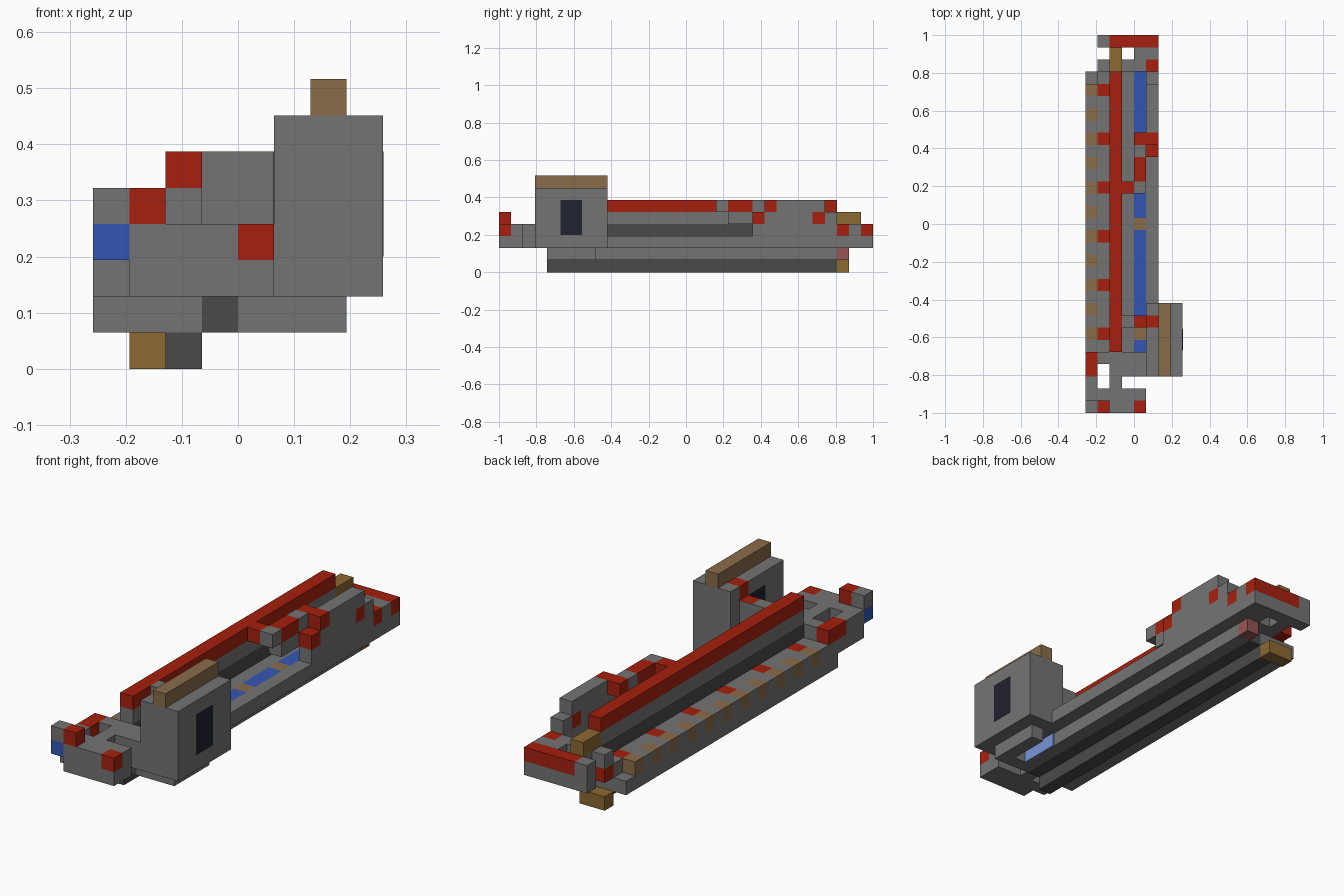
import bpy

cube = bpy.data.objects.get("Cube")
if cube:
    bpy.data.objects.remove(cube)

U = 2 / 31  # size of one voxel


def srgb(c):
    c /= 255
    return c / 12.92 if c < 0.04045 else ((c + 0.055) / 1.055) ** 2.4


def material(name, r, g, b):
    m = bpy.data.materials.new(name)
    m.use_nodes = True
    col = (srgb(r), srgb(g), srgb(b), 1)
    m.diffuse_color = col
    m.node_tree.nodes["Principled BSDF"].inputs["Base Color"].default_value = col
    return m


MATS = {
    "gray": material("steel gray", 117, 116, 116),
    "dark": material("dark gray", 74, 74, 74),
    "red": material("red paint", 166, 32, 14),
    "blue": material("blue paint", 52, 86, 180),
    "tan": material("tan wood", 138, 108, 74),
    "ochre": material("ochre wood", 140, 104, 50),
    "navy": material("window navy", 32, 34, 46),
    "pink": material("pale red", 150, 85, 85),
    "sky": material("pale blue", 120, 150, 215),
}


def block(name, x, y, z, colour="gray", top=None):
    """Box spanning voxel ranges; y counts from the front end."""
    verts = [((a) * U, (b - 15.5) * U, c * U) for a in x for b in y for c in z]
    faces = [(0, 1, 3, 2), (4, 6, 7, 5), (0, 4, 5, 1),
             (2, 3, 7, 6), (0, 2, 6, 4), (1, 5, 7, 3)]
    me = bpy.data.meshes.new(name)
    me.from_pydata(verts, [], faces)
    me.materials.append(MATS[colour])
    if top:
        me.materials.append(MATS[top])
        me.polygons[5].material_index = 1
    ob = bpy.data.objects.new(name, me)
    bpy.context.collection.objects.link(ob)
    return ob


def strip(name, x, y, z, base, marks):
    """Row of cells along y, with marked cells in other colours."""
    start = y[0]
    for j in range(y[0], y[1] + 1):
        if j in marks or j == y[1]:
            if j > start:
                block(name, x, (start, j), z, base)
            if j in marks:
                block(name + "_mark", x, (j, j + 1), z, marks[j])
            start = j + 1


# Keel and lower hull
block("keel", (-2, -1), (4, 28), (0, 1), "dark")
block("keel_end", (-3, -1), (28, 29), (0, 1), "ochre")
block("lower_hull_right", (-4, -1), (4, 28), (1, 2))
block("lower_hull_groove", (-1, 0), (4, 28), (1, 2), "dark")
block("lower_hull_left", (0, 1), (4, 28), (1, 2))
block("stern_lamp", (0, 1), (28, 29), (1, 2), "pink")

# Frame and glass under the cabin
block("under_cabin_wall", (2, 3), (4, 8), (1, 2))
block("under_cabin_front", (1, 2), (4, 5), (1, 2))
block("under_cabin_glass", (1, 1.08), (5, 8), (1, 2), "sky")

# Deck with coloured cells
strip("edge_row", (-4, -3), (5, 27), (2, 3), "gray",
      {j: "tan" for j in range(6, 27, 2)})
strip("side_row", (-3, -2), (5, 28), (2, 3), "gray",
      {j: "red" for j in range(6, 27, 4)})
block("centre_deck", (-2, 0), (5, 28), (2, 3))
strip("blue_channel", (0, 1), (5, 28), (2, 3), "blue",
      {j: "tan" for j in (6, 15, 19)})
block("left_wall", (1, 2), (9, 28), (2, 3))

# Long rail
block("rail_base", (-2, -1), (5, 28), (3, 4), "dark")
block("rail_web", (-2, -1), (5, 28), (4, 5))
block("rail_top", (-2, -1), (5, 28), (5, 6), "red")

# Front end
block("bow", (-3, 1), (1, 2), (2, 4))
block("bow_front", (-3, 0), (0, 1), (2, 4))
block("bow_corner", (0, 1), (0, 1), (2, 3))
block("bow_light", (0, 1), (0, 1), (3, 4), "red")
block("bow_peg", (-3, -2), (0, 1), (4, 5), "red")
block("bow_blue_light", (-4, -3), (0, 1), (3, 4), "blue")
block("bow_cap", (-4, -3), (0, 1), (4, 5))
block("bow_side", (-4, -3), (1, 3), (2, 4))
block("bow_side_base", (-4, -3), (3, 5), (2, 3))
block("bow_side_light", (-4, -3), (3, 5), (3, 4), "red")
block("bow_spine", (-2, -1), (2, 3), (2, 4))
block("bow_bulkhead", (-2, 1), (3, 4), (2, 4))
block("bow_step", (-3, 1), (4, 5), (2, 4))

# Cabin
block("cabin", (2, 4), (3, 9), (2, 7))
block("cabin_inner_front", (1, 2), (3, 7), (2, 7))
block("cabin_inner_back", (1, 2), (8, 9), (2, 7))
block("cabin_inner_middle", (1, 2), (7, 8), (2, 6))
block("cabin_light", (1, 2), (7, 8), (6, 7), "red")
block("cabin_roof_beam", (2, 3), (3, 9), (7, 8), "tan")
for side, x in (("left", (4, 4.02)), ("right", (0.98, 1))):
    block("cabin_window_" + side, x, (5.1, 6.9), (3.1, 6), "navy")
block("cabin_link", (-1, 0), (7, 8), (4, 6))
block("cabin_link_light", (0, 1), (7, 8), (4, 6), "gray", top="red")

# Raised wall and arch at mid length
block("raised_wall", (1, 2), (21, 28), (3, 4))
strip("upper_wall", (1, 2), (21, 28), (4, 5), "gray", {21: "red", 26: "red"})
block("wall_top", (1, 2), (23, 27), (5, 6))
block("arch_corner", (0, 2), (22, 23), (5, 6), "red")
block("arch_joint", (0, 1), (21, 22), (5, 6))
block("arch_bar", (0, 1), (19, 21), (5, 6), "red")
block("arch_support", (0, 1), (19, 21), (4, 5))
block("arch_end", (0, 1), (18, 19), (5, 6))
block("arch_link", (-1, 0), (18, 19), (5, 6), "red")

# Back end
block("stern_post_base", (-3, -2), (28, 29), (2, 3), "red")
block("stern_post", (-3, -2), (28, 29), (3, 4))
block("stern_spine", (-2, -1), (28, 30), (2, 4))
block("stern_beam", (-2, -1), (28, 30), (4, 5), "ochre")
block("stern_bulkhead", (-1, 1), (28, 29), (2, 4))
block("stern_side", (1, 2), (28, 29), (2, 3))
block("stern_side_light", (1, 2), (28, 29), (3, 4), "red")
block("stern_link", (0, 2), (29, 30), (2, 4))
block("stern_corner", (-3, -2), (30, 31), (2, 4))
block("stern_bumper", (-2, 2), (30, 31), (2, 3))
block("stern_light_bar", (-2, 2), (30, 31), (3, 4), "red")
